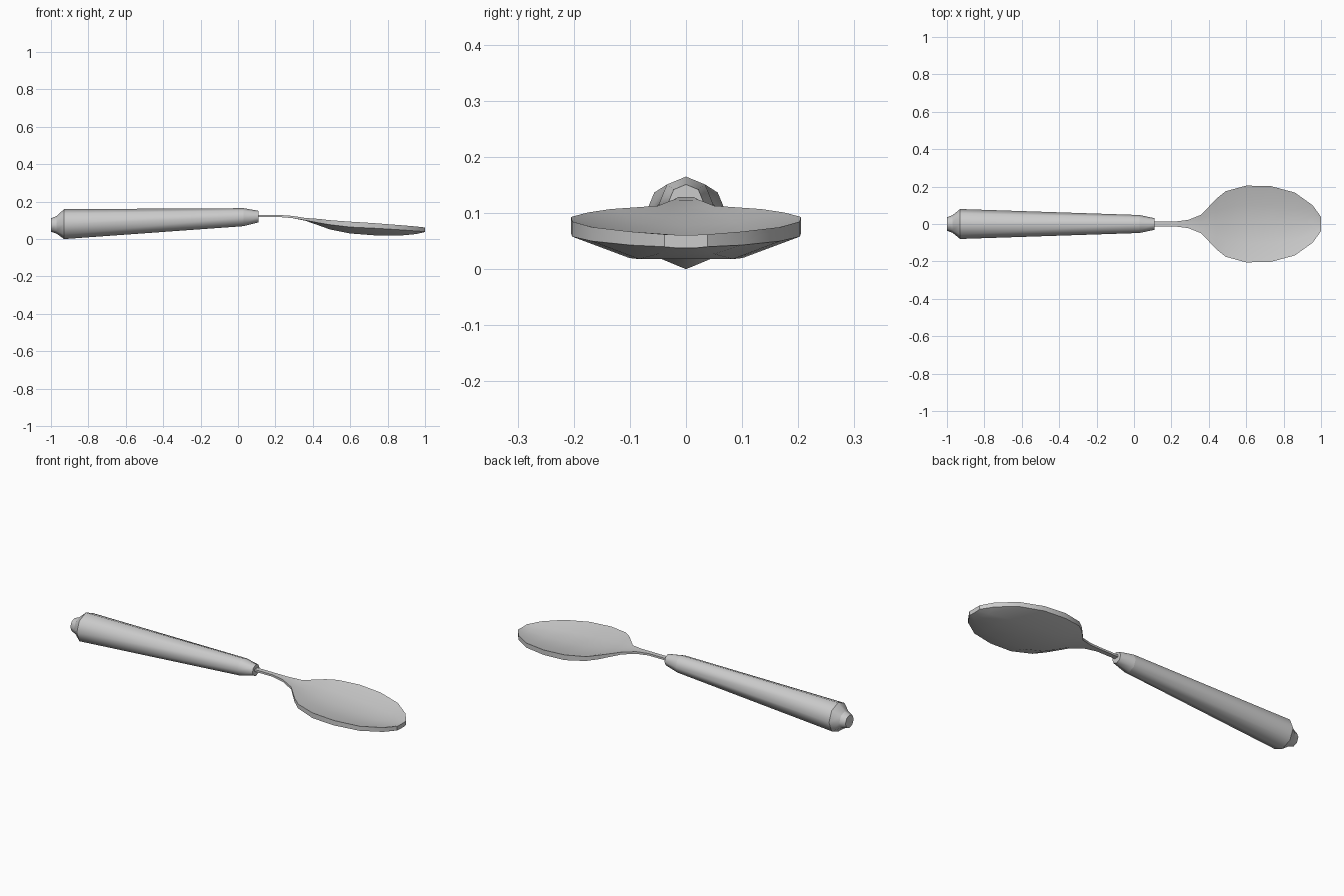
import bpy, bmesh, math

cube = bpy.data.objects.get("Cube")
if cube:
    bpy.data.objects.remove(cube, do_unlink=True)

GREY = (0.6, 0.6, 0.6, 1.0)
metal = bpy.data.materials.new("brushed_grey")
metal.use_nodes = True
metal.diffuse_color = GREY
metal.node_tree.nodes["Principled BSDF"].inputs["Base Color"].default_value = GREY


def loft(name, sections, is_sharp):
    """Skin closed cross-sections, cap both ends; is_sharp(kind, index) marks hard edges."""
    bm = bmesh.new()
    rings = [[bm.verts.new(p) for p in s] for s in sections]
    n = len(rings[0])
    for a, b in zip(rings, rings[1:]):
        for i in range(n):
            j = (i + 1) % n
            bm.faces.new((a[i], a[j], b[j], b[i]))
    caps = [bm.faces.new(rings[0]), bm.faces.new(rings[-1])]
    for f in bm.faces:
        f.smooth = True
    for cap in caps:
        for e in cap.edges:
            e.smooth = False
    for r, ring in enumerate(rings):
        for i in range(n):
            if is_sharp("ring", r):
                bm.edges.get((ring[i], ring[(i + 1) % n])).smooth = False
            if r + 1 < len(rings) and is_sharp("length", i):
                bm.edges.get((ring[i], rings[r + 1][i])).smooth = False
    bmesh.ops.recalc_face_normals(bm, faces=bm.faces)
    mesh = bpy.data.meshes.new(name)
    bm.to_mesh(mesh)
    bm.free()
    mesh.materials.append(metal)
    obj = bpy.data.objects.new(name, mesh)
    bpy.context.collection.objects.link(obj)
    return obj


# Handle: eight-sided tapered grip with a stepped butt (x, centre z, radius)
grip = [(-1.0, 0.075, 0.036), (-0.97, 0.076, 0.047), (-0.93, 0.08, 0.08),
        (0.03, 0.117, 0.048), (0.11, 0.12, 0.031)]
SIDES = 8
angles = [math.tau * k / SIDES for k in range(SIDES)]
loft("handle",
     [[(x, r * math.sin(a), z + r * math.cos(a)) for a in angles] for x, z, r in grip],
     lambda kind, i: kind == "ring")

# Neck and bowl: x, half width, rim z, lower edge z, underside z, hollow z
bowl = [(0.08, 0.013, 0.129, 0.118, 0.118, 0.129),
        (0.22, 0.013, 0.129, 0.118, 0.118, 0.129),
        (0.29, 0.022, 0.124, 0.112, 0.112, 0.123),
        (0.36, 0.05, 0.113, 0.1, 0.098, 0.109),
        (0.44, 0.135, 0.107, 0.085, 0.07, 0.092),
        (0.49, 0.175, 0.101, 0.077, 0.052, 0.078),
        (0.6, 0.205, 0.093, 0.064, 0.03, 0.06),
        (0.73, 0.203, 0.085, 0.058, 0.02, 0.05),
        (0.86, 0.168, 0.075, 0.05, 0.018, 0.046),
        (0.955, 0.1, 0.067, 0.043, 0.027, 0.052),
        (1.0, 0.038, 0.062, 0.04, 0.038, 0.061)]


def bowl_section(x, w, rim, edge, under, hollow):
    half = hollow + 0.25 * (rim - hollow)
    return [(x, -w, rim), (x, -w / 2, half), (x, 0, hollow), (x, w / 2, half), (x, w, rim),
            (x, w, edge), (x, w / 2, under), (x, 0, under), (x, -w / 2, under), (x, -w, edge)]


loft("spoon_bowl", [bowl_section(*s) for s in bowl],
     lambda kind, i: kind == "length" and i in (0, 4, 5, 9))
